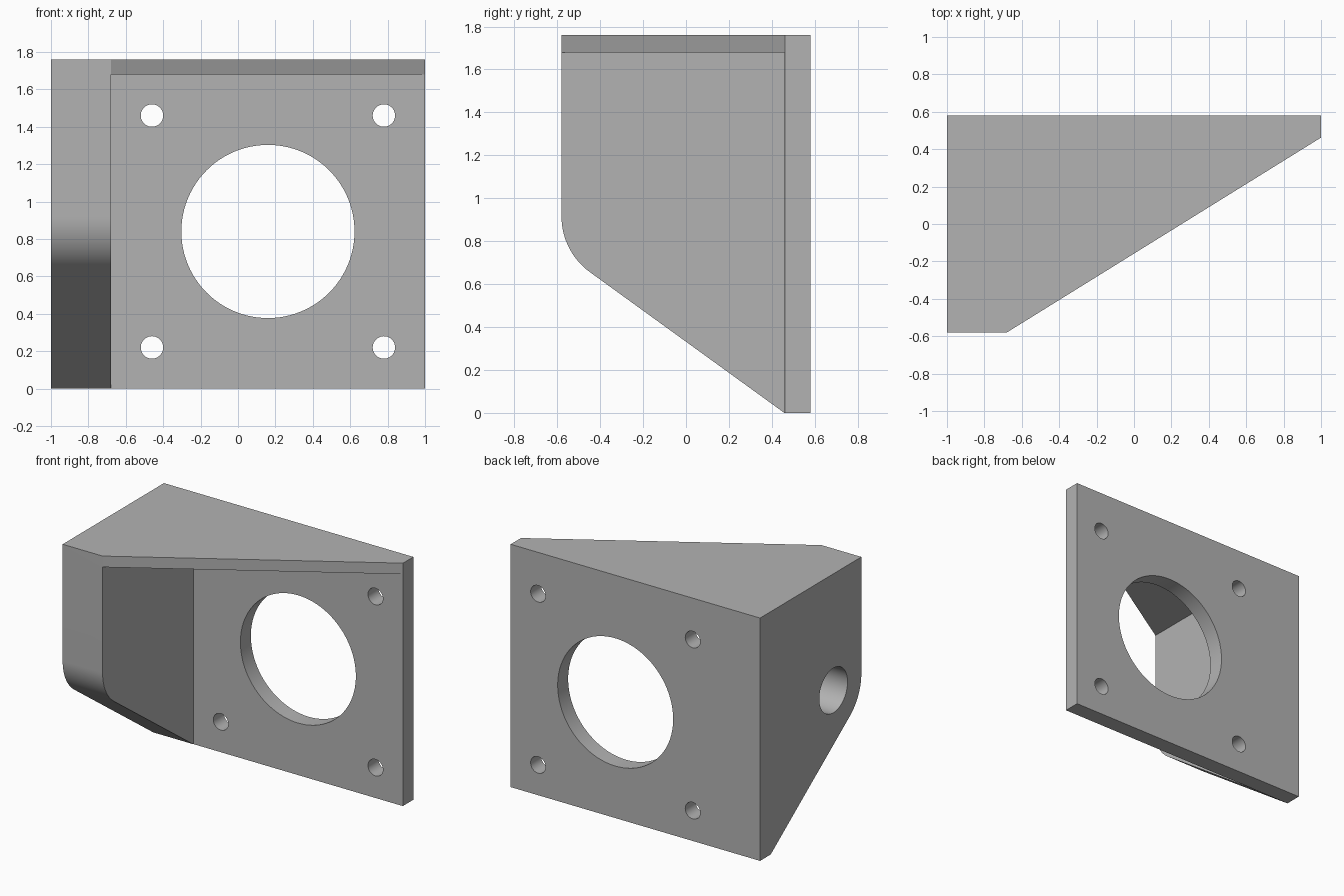
import bpy
import math
from mathutils import Matrix, Vector

cube = bpy.data.objects.get("Cube")
if cube:
    bpy.data.objects.remove(cube, do_unlink=True)

grey = bpy.data.materials.new("plain grey")
grey.use_nodes = True
colour = (0.45, 0.45, 0.45, 1)
grey.diffuse_color = colour
grey.node_tree.nodes["Principled BSDF"].inputs["Base Color"].default_value = colour

# Local x, y, z of a profile drawn in y-z and extruded along x
ALONG_X = Matrix(((0, 0, 1, 0), (1, 0, 0, 0), (0, 1, 0, 0), (0, 0, 0, 1)))


def prism(name, outline, low, high, turn=Matrix()):
    """Extrude a counter-clockwise outline from low to high."""
    n = len(outline)
    verts = [turn @ Vector((a, b, h)) for h in (low, high) for a, b in outline]
    faces = [list(reversed(range(n))), list(range(n, 2 * n))]
    faces += [(i, (i + 1) % n, n + (i + 1) % n, n + i) for i in range(n)]
    mesh = bpy.data.meshes.new(name)
    mesh.from_pydata(verts, [], faces)
    mesh.materials.append(grey)
    obj = bpy.data.objects.new(name, mesh)
    bpy.context.collection.objects.link(obj)
    return obj


def cylinder(name, radius, depth, location, rotation, sides):
    bpy.ops.mesh.primitive_cylinder_add(vertices=sides, radius=radius, depth=depth,
                                        location=location, rotation=rotation)
    obj = bpy.context.object
    obj.name = name
    obj.data.materials.append(grey)
    return obj


def cut(target, cutter):
    mod = target.modifiers.new("cut", 'BOOLEAN')
    mod.operation = 'DIFFERENCE'
    mod.solver = 'EXACT'
    mod.object = cutter
    cutter.hide_render = True
    bpy.context.view_layer.objects.active = target
    bpy.ops.object.modifier_apply(modifier=mod.name)
    bpy.data.objects.remove(cutter, do_unlink=True)


# Solid body with the tapered plan
back, inner, front, top = 0.58, 0.46, -0.58, 1.76
bracket = prism("motor_bracket", [(-1, back), (-1, front), (-0.68, front),
                                  (1, inner + 0.002), (1, back)], 0, top)

# Sloping underside with a rounded front corner
slope = math.atan2(0.75, 1.04)
radius, cy, cz = 0.32, -0.26, 0.915
arc = []
for i in range(17):
    a = math.pi + i / 16 * (math.pi / 2 - slope)
    arc.append((cy + radius * math.cos(a), cz + radius * math.sin(a)))
arc[0] = (front, cz)
ey, ez = arc[-1]
run = ez / math.tan(slope)
foot = min(ey + run, inner - 0.002)
profile = [(-0.8, cz), (-0.8, -0.2), (foot, -0.2), (foot, 0)] + arc[::-1]
cut(bracket, prism("underside_cutter", profile, -1.2, 1.2, ALONG_X))

# Open space between side block, back plate and top plate
cut(bracket, prism("cavity_cutter", [(-0.68, -0.9), (1.2, -0.9), (1.2, inner),
                                     (-0.68, inner)], -0.3, 1.68))

# Round opening and four screw holes through the back plate
hx, hz, spacing = 0.16, 0.84, 0.62
quarter = math.pi / 2
cut(bracket, cylinder("opening_cutter", 0.463, 0.4, (hx, 0.52, hz), (quarter, 0, 0), 96))
for sx in (-1, 1):
    for sz in (-1, 1):
        cut(bracket, cylinder("screw_cutter", 0.06, 0.4,
                              (hx + sx * spacing, 0.52, hz + sz * spacing),
                              (quarter, 0, 0), 40))

# Blind hole in the outer face of the side block
cut(bracket, cylinder("side_hole_cutter", 0.162, 0.56, (-1, cy, cz), (0, quarter, 0), 48))

bpy.ops.object.select_all(action='DESELECT')
bracket.select_set(True)
bpy.context.view_layer.objects.active = bracket
bpy.ops.object.shade_smooth_by_angle(angle=math.radians(25))
